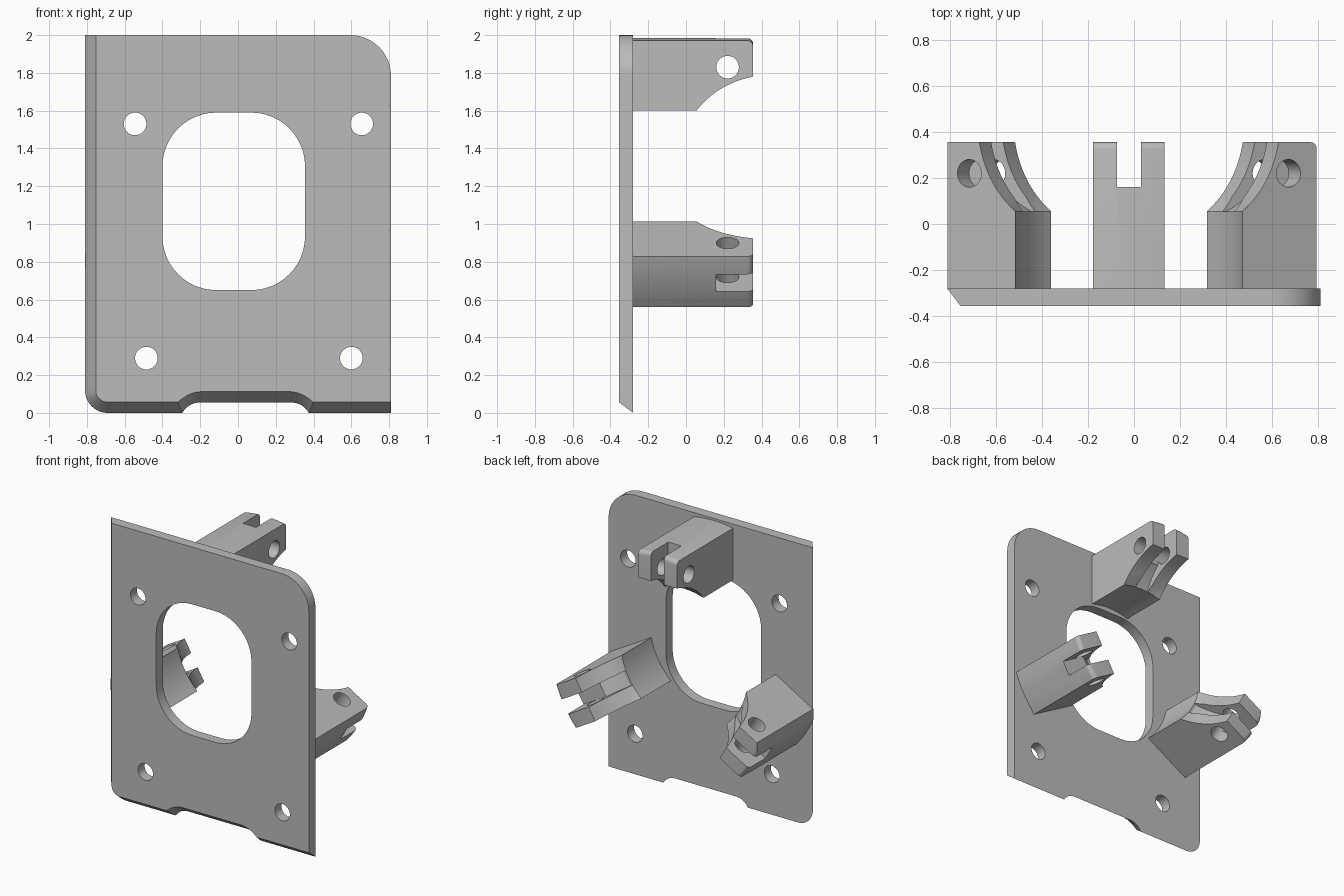
import bpy, bmesh
from math import sin, cos, pi, sqrt, radians
from mathutils import Matrix, Vector

if "Cube" in bpy.data.objects:
    bpy.data.objects.remove(bpy.data.objects["Cube"], do_unlink=True)

grey = bpy.data.materials.new("plain grey")
grey.use_nodes = True
grey.diffuse_color = (0.5, 0.5, 0.5, 1)
grey.node_tree.nodes["Principled BSDF"].inputs["Base Color"].default_value = (0.5, 0.5, 0.5, 1)

BACK, FRONT = -0.28, -0.355
CX, CZ = -0.022, 1.12          # axis of the window and the bracket ring
HALF = 0.155                   # half width of a bracket


def arc(cx, cy, r, a0, a1, n=12):
    return [(cx + r * cos(radians(a0 + (a1 - a0) * i / n)),
             cy + r * sin(radians(a0 + (a1 - a0) * i / n))) for i in range(n + 1)]


def curve(p0, p1, p2, n=10):
    p0, p1, p2 = Vector(p0), Vector(p1), Vector(p2)
    ts = [i / n for i in range(n + 1)]
    return [tuple(p0 * (1 - t) ** 2 + p1 * 2 * t * (1 - t) + p2 * t * t) for t in ts]


def loft(name, loops):
    """Solid skinned through loops that share a point count."""
    bm = bmesh.new()
    rings = [[bm.verts.new(p) for p in loop] for loop in loops]
    n = len(rings[0])
    for a, b in zip(rings, rings[1:]):
        for i in range(n):
            j = (i + 1) % n
            bm.faces.new((a[i], a[j], b[j], b[i]))
    bm.faces.new(rings[0][::-1])
    bm.faces.new(rings[-1])
    bmesh.ops.recalc_face_normals(bm, faces=bm.faces)
    mesh = bpy.data.meshes.new(name)
    bm.to_mesh(mesh)
    bm.free()
    obj = bpy.data.objects.new(name, mesh)
    bpy.context.collection.objects.link(obj)
    mesh.materials.append(grey)
    return obj


def prism_y(name, pts, y0, y1):
    return loft(name, [[(x, y, z) for x, z in pts] for y in (y0, y1)])


def prism_x(name, pts, x0, x1):
    return loft(name, [[(x, y, z) for y, z in pts] for x in (x0, x1)])


def select(obj):
    bpy.ops.object.select_all(action='DESELECT')
    obj.select_set(True)
    bpy.context.view_layer.objects.active = obj


def cut(obj, cutter):
    mod = obj.modifiers.new("cut", 'BOOLEAN')
    mod.object, mod.operation, mod.solver = cutter, 'DIFFERENCE', 'EXACT'
    select(obj)
    bpy.ops.object.modifier_apply(modifier=mod.name)
    bpy.data.objects.remove(cutter, do_unlink=True)


def smooth(obj):
    select(obj)
    bpy.ops.object.shade_smooth_by_angle(angle=radians(25))


# Mounting plate: bevelled on its right and bottom edges, notched below
def plate_outline(inset):
    d = inset
    return (arc(0.595, 1.785, 0.215, 0, 90)
            + [(-0.81 + d, 2.0)]
            + arc(-0.69, 0.12, 0.12 - d, 180, 270)
            + curve((-0.295 - d * 0.4, d), (-0.26, 0.055 + d * 0.95), (-0.2, 0.055 + d))
            + curve((0.28, 0.055 + d), (0.34, 0.055 + d * 0.95), (0.375 + d * 0.4, d))
            + [(0.81, d)])


plate = loft("mounting_plate", [[(x, BACK, z) for x, z in plate_outline(0)],
                                [(x, FRONT, z) for x, z in plate_outline(0.057)]])

# Rounded window and four screw holes
r = 0.285
window = []
for x, z, a in ((0.07, 1.305, 0), (-0.115, 1.305, 90), (-0.115, 0.935, 180), (0.07, 0.935, 270)):
    window += arc(x, z, r, a, a + 90)
cut(plate, prism_y("window_cutter", window, -0.5, -0.1))
for x, z in ((-0.545, 1.53), (0.655, 1.53), (-0.485, 0.29), (0.60, 0.29)):
    cut(plate, prism_y("screw_cutter", arc(x, z, 0.06, 0, 360, 32)[:-1], -0.5, -0.1))
smooth(plate)


# Forked bracket, drawn as (depth, radius) and swept across its width
def bracket_section(x):
    outer = sqrt(0.865 ** 2 - x * x)
    inner = sqrt(0.504 ** 2 - x * x)
    scoop = curve((0.055, 0.48), (0.17, 0.625), (0.355, 0.66), 12)
    pts = [(BACK - 0.005, inner)]
    for i, (y, rad) in enumerate(scoop):
        pts.append((y, rad + (inner - 0.48) * max(0, 1 - i / 3)))
    pts += arc(0.325, outer - 0.03, 0.03, 0, 90, 6)
    pts.append((BACK - 0.005, outer))
    return [(x, y, rad) for y, rad in pts]


def make_bracket(name, angle):
    steps = 10
    obj = loft(name, [bracket_section(HALF * (2 * i / steps - 1)) for i in range(steps + 1)])
    # Slot between the two arms, running into a shallow groove
    slot = [(0.5, 0.35), (0.055, 0.35), (0.055, 0.52)]
    slot += curve((0.06, 0.53), (0.1, 0.61), (0.16, 0.66), 6) + [(0.16, 1.0), (0.5, 1.0)]
    cut(obj, prism_x("slot_cutter", slot, -0.0525, 0.0525))
    # Pin hole through both arms
    cut(obj, prism_x("pin_cutter", arc(0.22, 0.71, 0.06, 0, 360, 32)[:-1], -0.3, 0.3))
    obj.data.transform(Matrix.Translation((CX, 0, CZ)) @ Matrix.Rotation(radians(angle), 4, 'Y'))
    return obj


top = make_bracket("top_bracket", 0)
left = make_bracket("lower_left_bracket", 120)
right = make_bracket("lower_right_bracket", 240)

# The right bracket is trimmed flush with the plate edge
edge = [(-1.2, 0.3), (-0.81, 0.3), (-0.81, 1.2), (-1.2, 1.2)]
cut(right, prism_y("edge_cutter", edge, -0.6, 0.6))
for bracket in (top, left, right):
    smooth(bracket)
